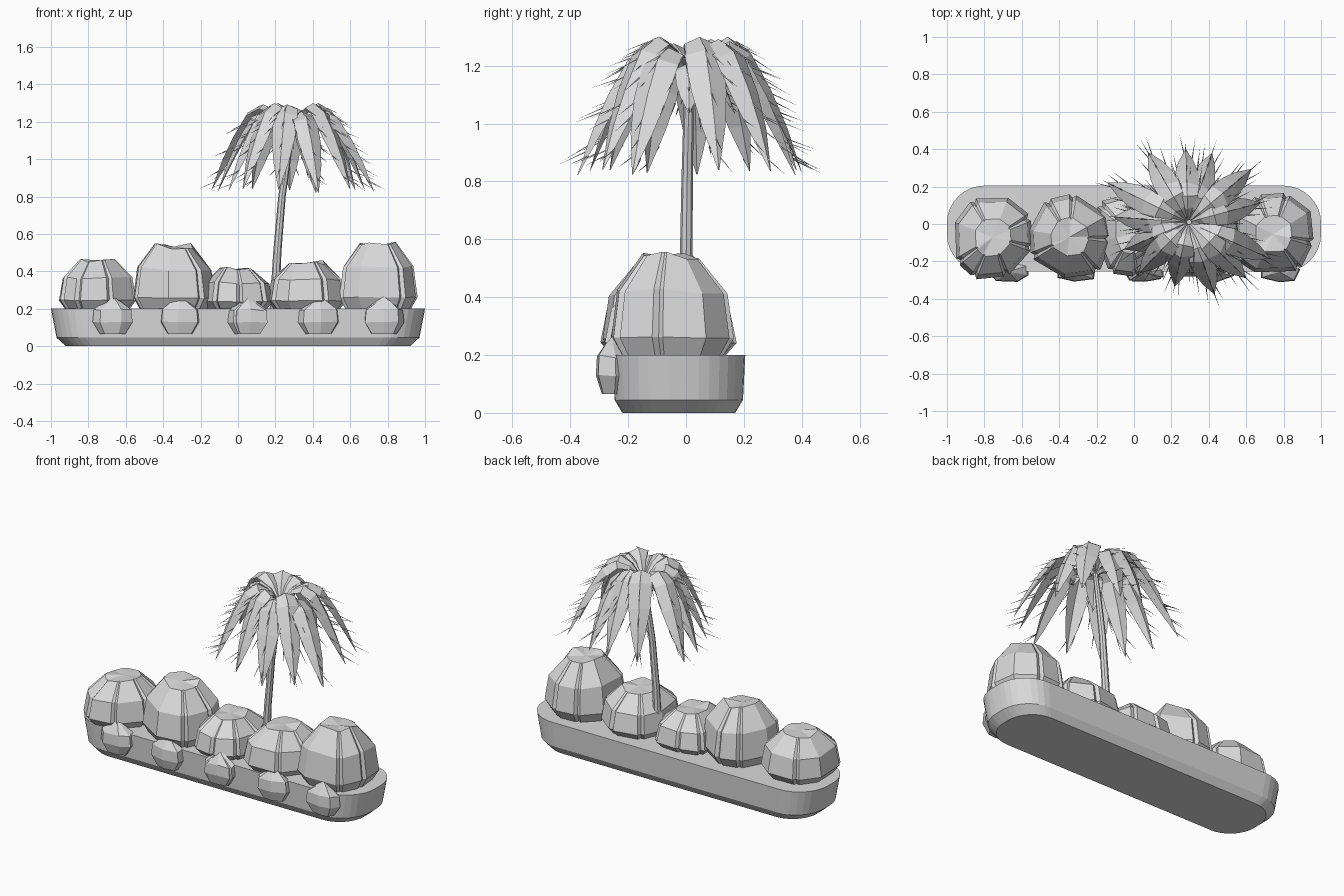
import bpy, bmesh, math, random
from mathutils import Vector

random.seed(11)
if "Cube" in bpy.data.objects:
    bpy.data.objects.remove(bpy.data.objects["Cube"], do_unlink=True)

grey = bpy.data.materials.new("plain grey")
grey.use_nodes = True
colour = (0.7, 0.7, 0.7, 1)
grey.diffuse_color = colour
grey.node_tree.nodes["Principled BSDF"].inputs["Base Color"].default_value = colour


def finish(name, bm, closed=True):
    if closed:
        bmesh.ops.recalc_face_normals(bm, faces=bm.faces)
    mesh = bpy.data.meshes.new(name)
    bm.to_mesh(mesh)
    bm.free()
    mesh.materials.append(grey)
    obj = bpy.data.objects.new(name, mesh)
    bpy.context.collection.objects.link(obj)


def loft(bm, rings, cap_end=True):
    """Bridge rings of points that all have the same count."""
    loops = [[bm.verts.new(p) for p in ring] for ring in rings]
    n = len(loops[0])
    for a, b in zip(loops, loops[1:]):
        for i in range(n):
            j = (i + 1) % n
            bm.faces.new((a[i], a[j], b[j], b[i]))
    bm.faces.new(loops[0][::-1])
    if cap_end:
        bm.faces.new(loops[-1])
    return loops


# Planter: rounded slab with a chamfered foot
def slab_outline(half_x, half_y, radius, z):
    pts = []
    for k, (sx, sy) in enumerate(((1, 1), (-1, 1), (-1, -1), (1, -1))):
        for s in range(9):
            a = (k + s / 8) * math.pi / 2
            pts.append((sx * (half_x - radius) + radius * math.cos(a),
                        sy * (half_y - radius) + radius * math.sin(a) - 0.025, z))
    return pts


bm = bmesh.new()
loft(bm, [slab_outline(0.92, 0.195, 0.17, 0), slab_outline(0.97, 0.222, 0.19, 0.045),
          slab_outline(1.0, 0.23, 0.2, 0.2)])
finish("planter_base", bm)


# Faceted clump: boxy-round main columns with narrow creases beside some of them
def clump(name, centre, rx, ry, z0, height, profile, sides, crease, peak):
    columns = []
    turn = random.uniform(0, 1)
    for k in range(sides):
        a = (k + turn + random.uniform(-0.18, 0.18)) * math.tau / sides
        boxy = (abs(math.cos(a)) ** 3 + abs(math.sin(a)) ** 3) ** (-1 / 3)
        r = boxy * random.uniform(0.97, 1.05)
        lift = random.uniform(-0.05, 0.05)
        columns.append((a, r, lift))
        if random.random() < crease:
            columns.append((a + 0.09, r * 0.93, lift))
            columns.append((a + 0.17, r * 1.01, lift))
    rings = []
    for level, size in profile:
        ring = []
        for a, r, lift in columns:
            x, y = rx * size * r * math.cos(a), ry * size * r * math.sin(a)
            z = z0 + height * level * (1 + lift)
            ring.append((centre[0] + x, centre[1] + y, z))
        rings.append(ring)
    bm = bmesh.new()
    loops = loft(bm, rings, cap_end=False)
    top = bm.verts.new((centre[0], centre[1], z0 + height * peak))
    ring = loops[-1]
    for i in range(len(ring)):
        bm.faces.new((ring[i], ring[(i + 1) % len(ring)], top))
    finish(name, bm)


bush_profile = ((0, 0.84), (0.17, 1), (0.62, 0.9), (0.97, 0.46))
bushes = ((-0.755, -0.07, 0.2, 0.27), (-0.345, -0.07, 0.215, 0.345), (-0.01, -0.055, 0.19, 0.22),
          (0.365, -0.06, 0.2, 0.255), (0.745, -0.055, 0.208, 0.35))
for i, (x, y, rx, h) in enumerate(bushes):
    clump(f"bush_{i + 1}", (x, y), rx, 0.218, 0.2, h, bush_profile, 8, 0.6, 0.96)

# Small plants hanging over the front edge
sprig_profile = ((0, 0.62), (0.32, 0.98), (0.65, 0.92), (0.85, 0.42))
for i, x in enumerate((-0.67, -0.31, 0.05, 0.43, 0.78)):
    clump(f"front_sprig_{i + 1}", (x, -0.255), 0.108, 0.055, 0.065, 0.2,
          sprig_profile, 7, 0.25, 1.0)

# Palm trunk: slightly bent tapering tube
trunk_path = ((0.195, 0, 0.2, 0.026), (0.21, 0, 0.5, 0.022), (0.235, 0.004, 0.8, 0.02),
              (0.265, 0.008, 1.0, 0.018), (0.295, 0.01, 1.2, 0.014))
bm = bmesh.new()
loft(bm, [[(x + r * math.cos(k * math.tau / 8), y + r * math.sin(k * math.tau / 8), z)
           for k in range(8)] for x, y, z, r in trunk_path])
finish("palm_trunk", bm)

# Palm fronds: arched folded blades (reach fraction, height above crown, half width)
blade = ((0.02, 0, 0.006), (0.18, 0.085, 0.03), (0.36, 0.125, 0.056), (0.55, 0.08, 0.068),
         (0.73, -0.05, 0.063), (0.87, -0.18, 0.042), (1, -0.335, 0.002))
crown = Vector((0.29, 0.01, 1.175))


def spike(bm, root, direction, length):
    side = direction.cross(Vector((0, 0, 1))).normalized() * 0.003
    up = Vector((0, 0, 0.004))
    base = [bm.verts.new(root + v) for v in (side, -side, up)]
    tip = bm.verts.new(root + direction.normalized() * length)
    for i in range(3):
        bm.faces.new((base[i], base[(i + 1) % 3], tip))


def frond(name, degrees, reach, sink, scale=1.0):
    a = math.radians(degrees)
    out = Vector((math.cos(a), math.sin(a), 0))
    side = Vector((-out.y, out.x, 0))
    bm = bmesh.new()
    rows = []
    for i, (r, z, w) in enumerate(blade):
        before, after = blade[max(i - 1, 0)], blade[min(i + 1, len(blade) - 1)]
        slope = Vector(((after[0] - before[0]) * reach, (after[1] - before[1]) * scale))
        slope.normalize()
        normal = out * -slope.y + Vector((0, 0, slope.x))
        arch = z * scale - sink * min(1, r * 3) * (1 - 0.7 * r)
        mid = crown + out * r * reach + Vector((0, 0, arch))
        w *= 0.5 + 0.5 * scale
        rows.append([mid - side * w - normal * w * 0.45, mid,
                     mid + side * w - normal * w * 0.45])
    grid = [[bm.verts.new(p) for p in row] for row in rows]
    for p, q in zip(grid, grid[1:]):
        for k in range(2):
            bm.faces.new((p[k], q[k], q[k + 1], p[k + 1]))
    # Thin spines along both edges and the midrib
    for i in range(2, len(rows) - 1):
        for k in range(3):
            root = rows[i][k].lerp(rows[i + 1][k], random.uniform(0.1, 0.8))
            heading = out + side * (k - 1) * 0.2 + Vector((0, 0, random.uniform(-0.6, -0.3)))
            spike(bm, root, heading, random.uniform(0.08, 0.12) * scale)
    finish(name, bm, closed=False)


# (direction, reach, how far the arch sits below the tallest ones)
fronds = ((15, 0.4, 0), (40, 0.44, 0.01), (71, 0.39, 0.06), (92, 0.39, 0.02), (120, 0.43, 0),
          (154, 0.48, 0.01), (176, 0.4, 0.05), (203, 0.37, 0.03), (226, 0.38, 0),
          (258, 0.35, 0.01), (290, 0.41, 0.06), (316, 0.43, 0), (336, 0.48, 0.05))
for i, (degrees, reach, sink) in enumerate(fronds):
    frond(f"palm_frond_{i + 1}", degrees, reach, sink)

# Short young fronds close to the trunk top
for i, degrees in enumerate((0, 110, 235)):
    frond(f"inner_frond_{i + 1}", degrees, 0.17, 0.02, 0.4)
